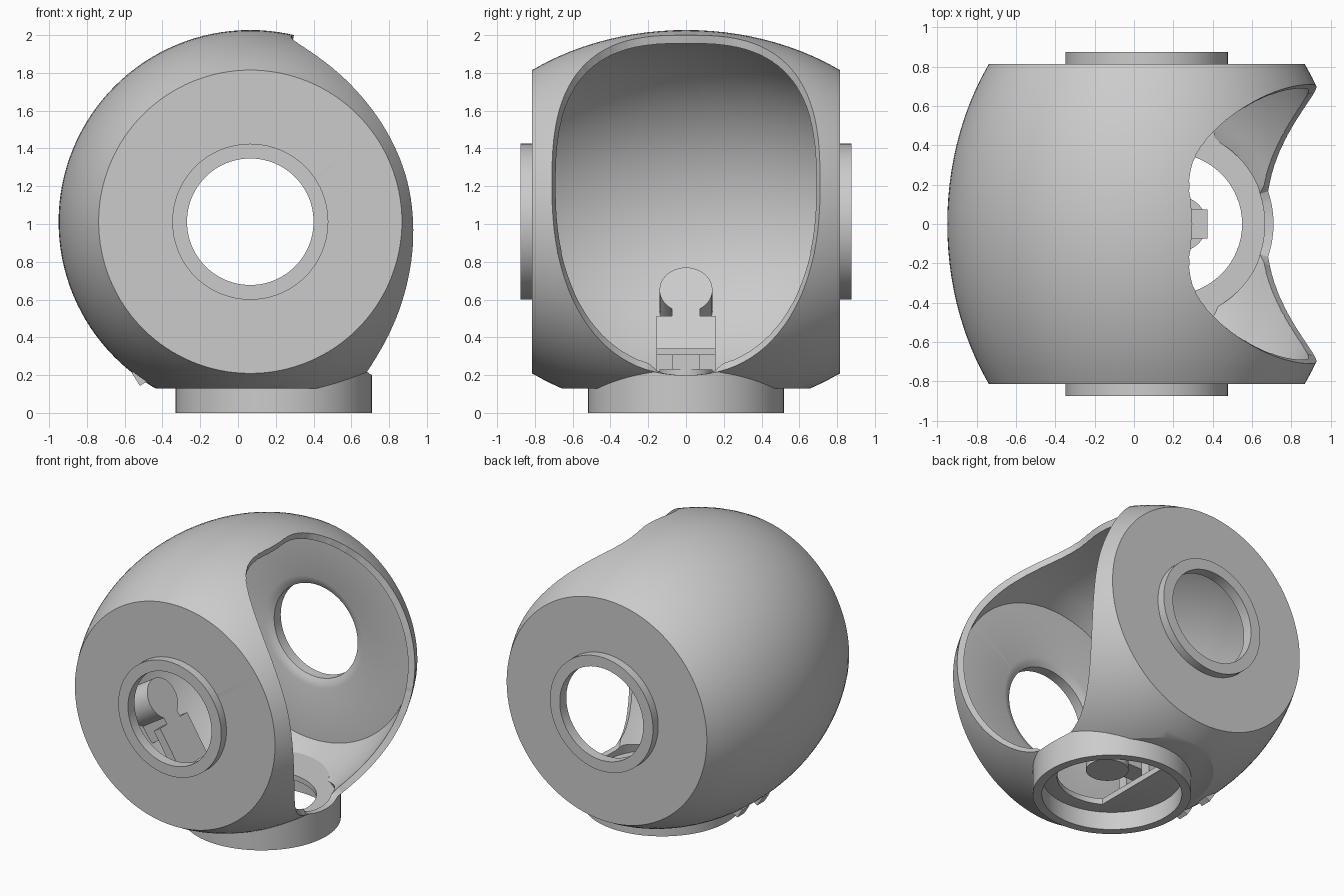
import bpy, bmesh, math
from mathutils import Matrix, Vector

if "Cube" in bpy.data.objects:
    bpy.data.objects.remove(bpy.data.objects["Cube"])

CX, CZ = 0.065, 1.012          # axis of the rounded body
HALF = 0.815                   # half width between the flat sides
BASE_X, FLOOR = 0.19, 0.13

grey = bpy.data.materials.new("light_grey")
grey.use_nodes = True
grey.diffuse_color = (0.6, 0.6, 0.6, 1)
grey.node_tree.nodes["Principled BSDF"].inputs["Base Color"].default_value = (0.6, 0.6, 0.6, 1)


def make(name, bm, matrix=Matrix()):
    bmesh.ops.remove_doubles(bm, verts=bm.verts, dist=1e-5)
    bmesh.ops.recalc_face_normals(bm, faces=bm.faces)
    bm.transform(matrix)
    mesh = bpy.data.meshes.new(name)
    bm.to_mesh(mesh)
    bm.free()
    obj = bpy.data.objects.new(name, mesh)
    bpy.context.collection.objects.link(obj)
    return obj


def lathe(name, profile, matrix, steps=96, closed=False):
    """Turn (radius, height) points round the local z axis."""
    bm = bmesh.new()
    rings = []
    for i in range(steps):
        a = 2 * math.pi * i / steps
        rings.append([bm.verts.new((r * math.cos(a), r * math.sin(a), h)) for r, h in profile])
    count = len(profile) if closed else len(profile) - 1
    for i in range(steps):
        a, b = rings[i], rings[(i + 1) % steps]
        for j in range(count):
            k = (j + 1) % len(profile)
            bm.faces.new((a[j], b[j], b[k], a[k]))
    bmesh.ops.remove_doubles(bm, verts=bm.verts, dist=1e-5)
    bmesh.ops.dissolve_degenerate(bm, edges=bm.edges, dist=1e-5)
    return make(name, bm, matrix)


def tube(name, inner, outer, low, high, matrix):
    return lathe(name, [(inner, low), (outer, low), (outer, high), (inner, high)], matrix, closed=True)


def drum(name, radius, low, high, matrix, steps=64):
    return lathe(name, [(0, low), (radius, low), (radius, high), (0, high)], matrix, steps)


def box(name, low, high, matrix=Matrix()):
    bm = bmesh.new()
    low, high = Vector(low), Vector(high)
    bmesh.ops.create_cube(bm, size=1)
    bm.transform(Matrix.Translation((low + high) / 2) @ Matrix.Diagonal((high - low).to_4d()))
    return make(name, bm, matrix)


def bake(obj):
    graph = bpy.context.evaluated_depsgraph_get()
    mesh = bpy.data.meshes.new_from_object(obj.evaluated_get(graph))
    obj.modifiers.clear()
    obj.data = mesh


def combine(obj, tool, operation="DIFFERENCE"):
    mod = obj.modifiers.new("cut", "BOOLEAN")
    mod.operation, mod.object, mod.solver = operation, tool, "EXACT"
    bake(obj)
    bpy.data.objects.remove(tool)


# Frames: side holes turn round y, the base turns round z
side_frame = Matrix.Translation((CX, 0, CZ)) @ Matrix.Rotation(-math.pi / 2, 4, "X")
base_frame = Matrix.Translation((BASE_X, 0, 0))

# Rounded body with flat sides
rows = 24
profile = [(0, -HALF)]
for i in range(rows + 1):
    y = -HALF + 2 * HALF * i / rows
    profile.append((1.015 * math.sqrt(1 - (y / 1.332) ** 2), y))
profile.append((0, HALF))
shell = lathe("shell", profile, side_frame, 128)
combine(shell, drum("neck", 0.52, 0.05, 0.25, base_frame, 96), "UNION")
combine(shell, box("floor_cutter", (-2, -2, -1), (2, 2, FLOOR)))

# Large rounded opening
bm = bmesh.new()
outline = []
for i in range(96):
    a = 2 * math.pi * i / 96
    c, s = math.cos(a), math.sin(a)
    p, height = (2.8, 0.8) if s > 0 else (2.25, 1.0)
    outline.append(bm.verts.new((-0.13, math.copysign(abs(c) ** (2 / p), c) * 0.71,
                                 1.2 + math.copysign(abs(s) ** (2 / p), s) * height)))
face = bm.faces.new(outline)
moved = bmesh.ops.extrude_face_region(bm, geom=[face])["geom"]
bmesh.ops.translate(bm, vec=(1.7, 0, 0), verts=[g for g in moved if isinstance(g, bmesh.types.BMVert)])
combine(shell, make("opening_cutter", bm))

# Keep only the outer skin, then thicken it inwards
bm = bmesh.new()
bm.from_mesh(shell.data)
centre = Vector((CX, 0, CZ))
inward = [f for f in bm.faces if f.normal.dot(f.calc_center_median() - centre) < 0]
bmesh.ops.delete(bm, geom=inward, context="FACES")
bmesh.ops.remove_doubles(bm, verts=bm.verts, dist=0.002)
bm.to_mesh(shell.data)
bm.free()
mod = shell.modifiers.new("wall", "SOLIDIFY")
mod.thickness, mod.offset = 0.045, -1
bake(shell)

# Side holes, flared on the inside, and the base hole with one straight edge
for sign in (-1, 1):
    flare = [(0, 0.7), (0.42, 0.7), (0.40, 0.772), (0.36, 0.785), (0.335, 0.80), (0.335, 1), (0, 1)]
    combine(shell, lathe("hole_cutter", [(r, sign * h) for r, h in flare], side_frame))
base_hole = drum("base_cutter", 0.36, 0.05, 0.3, base_frame)
combine(base_hole, box("straight_edge", (-1, -1, -1), (0.01, 1, 1)))
combine(shell, base_hole)
parts = [shell]

# Collars
for label, low, high in (("front_collar", -0.875, -0.80), ("back_collar", 0.80, 0.875)):
    parts.append(tube(label, 0.335, 0.413, low, high, side_frame))
parts.append(tube("base_collar", 0.46, 0.52, 0, FLOOR + 0.01, base_frame))

# Floor bracket: plate, arm and round pad
floor_plate = box("floor_plate", (-0.25, -0.155, 0.31), (0.05, 0.155, 0.34))
for y in (-0.12, 0.12):
    combine(floor_plate, drum("screw_hole", 0.014, 0.2, 0.4, Matrix.Translation((0, y, 0)), 16))
parts += [floor_plate,
          box("floor_arm", (-0.2, -0.075, 0.23), (0.375, 0.075, 0.31)),
          drum("floor_pad", 0.14, 0.17, 0.23, Matrix.Translation((0.23, 0, 0)))]
for label, y in (("right_post", -0.115), ("left_post", 0.115)):
    parts.append(box(label, (-0.2, y - 0.04, 0.15), (0.0, y + 0.04, 0.31)))

# Tilted wall bracket: local x is up the slope, local z faces into the body
up = Vector((-0.535, 0, 0.845))
out = Vector((0.845, 0, 0.535))
tilt = Matrix((up, Vector((0, 1, 0)), out)).transposed().to_4x4()
wall_frame = Matrix.Translation((-0.42, 0, 0.36)) @ tilt
wall_plate = box("wall_plate", (-0.16, -0.155, -0.06), (0.18, 0.155, 0), wall_frame)
for x in (0.024, 0.13):
    for y in (-0.12, 0.12):
        spot = wall_frame @ Matrix.Translation((x, y, 0))
        combine(wall_plate, drum("screw_hole", 0.014, -0.04, 0.05, spot, 16))
pad_frame = wall_frame @ Matrix.Translation((0.345, 0, 0))
parts += [wall_plate,
          box("wall_neck", (0.1, -0.075, -0.2), (0.34, 0.075, 0), wall_frame),
          drum("wall_pad", 0.14, -0.2, 0, pad_frame)]
for label, y in (("right_leg", -0.115), ("left_leg", 0.115)):
    parts.append(box(label, (-0.13, y - 0.04, -0.2), (-0.05, y + 0.04, 0), wall_frame))

# Colour and shading
for obj in parts:
    obj.data.materials.clear()
    obj.data.materials.append(grey)
    for poly in obj.data.polygons:
        poly.material_index = 0
    bpy.ops.object.select_all(action="DESELECT")
    obj.select_set(True)
    bpy.context.view_layer.objects.active = obj
    bpy.ops.object.shade_smooth_by_angle(angle=math.radians(25))
